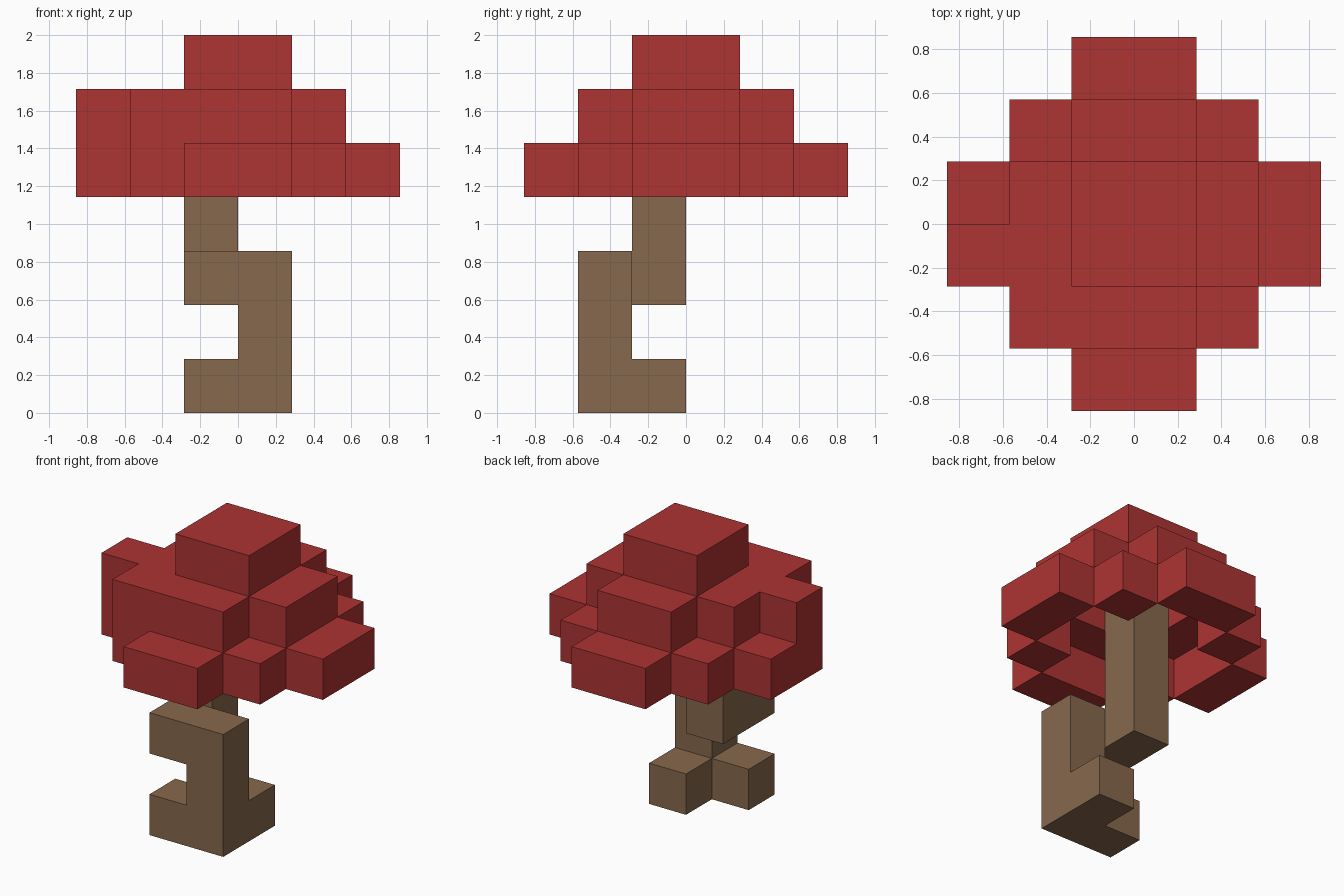
import bpy, bmesh
from mathutils import Vector

if "Cube" in bpy.data.objects:
    bpy.data.objects.remove(bpy.data.objects["Cube"])

U = 2 / 7  # edge length of one block


def material(name, rgb):
    m = bpy.data.materials.new(name)
    m.diffuse_color = (*rgb, 1)
    m.use_nodes = True
    m.node_tree.nodes["Principled BSDF"].inputs["Base Color"].default_value = m.diffuse_color
    return m


def box(x0, x1, y0, y1, z0, z1):
    """Set of block cells filling a range (upper ends excluded)."""
    return {(x, y, z) for x in range(x0, x1) for y in range(y0, y1) for z in range(z0, z1)}


def build(name, cells, solid, mat):
    """Skin the cells, leaving out faces that touch any other solid block."""
    bm = bmesh.new()
    for c in sorted(cells):
        for axis in range(3):
            for side in (0, 1):
                n = list(c)
                n[axis] += 2 * side - 1
                if tuple(n) in solid:
                    continue
                a, b = (axis + 1) % 3, (axis + 2) % 3
                quad = []
                for i, j in ((0, 0), (1, 0), (1, 1), (0, 1)):
                    p = Vector(c)
                    p[axis] += side
                    p[a] += i
                    p[b] += j
                    quad.append(bm.verts.new(p * U))
                bm.faces.new(quad if side else quad[::-1])
    bmesh.ops.remove_doubles(bm, verts=bm.verts, dist=0.001)
    bmesh.ops.dissolve_limit(bm, angle_limit=0.01, verts=bm.verts, edges=bm.edges)
    me = bpy.data.meshes.new(name)
    bm.to_mesh(me)
    bm.free()
    me.materials.append(mat)
    bpy.context.collection.objects.link(bpy.data.objects.new(name, me))


# Crooked trunk: L-shaped foot, upright, bend, then a post into the hollow crown
trunk = (box(-1, 1, -2, -1, 0, 1) | box(0, 1, -1, 0, 0, 1)
         | box(0, 1, -2, -1, 1, 3) | box(-1, 0, -2, -1, 2, 3)
         | box(-1, 0, -1, 0, 2, 6))

# Crown: cap, middle ring, wide lower ring with diagonal corner blocks
crown = box(-1, 1, -1, 1, 6, 7)
for r, z in ((1, 5), (2, 4)):
    for s in (r, -r - 1):
        crown |= box(s, s + 1, -1, 1, z, z + 1) | box(-1, 1, s, s + 1, z, z + 1)
crown |= {(x, y, 4) for x in (-2, 1) for y in (-2, 1)}
# Two raised blocks that make the crown uneven
crown |= {(-2, -2, 5), (-3, -1, 5)}

solid = trunk | crown
build("trunk", trunk, solid, material("bark brown", (0.242, 0.138, 0.074)))
build("crown", crown, solid, material("leaf red", (0.423, 0.033, 0.033)))
